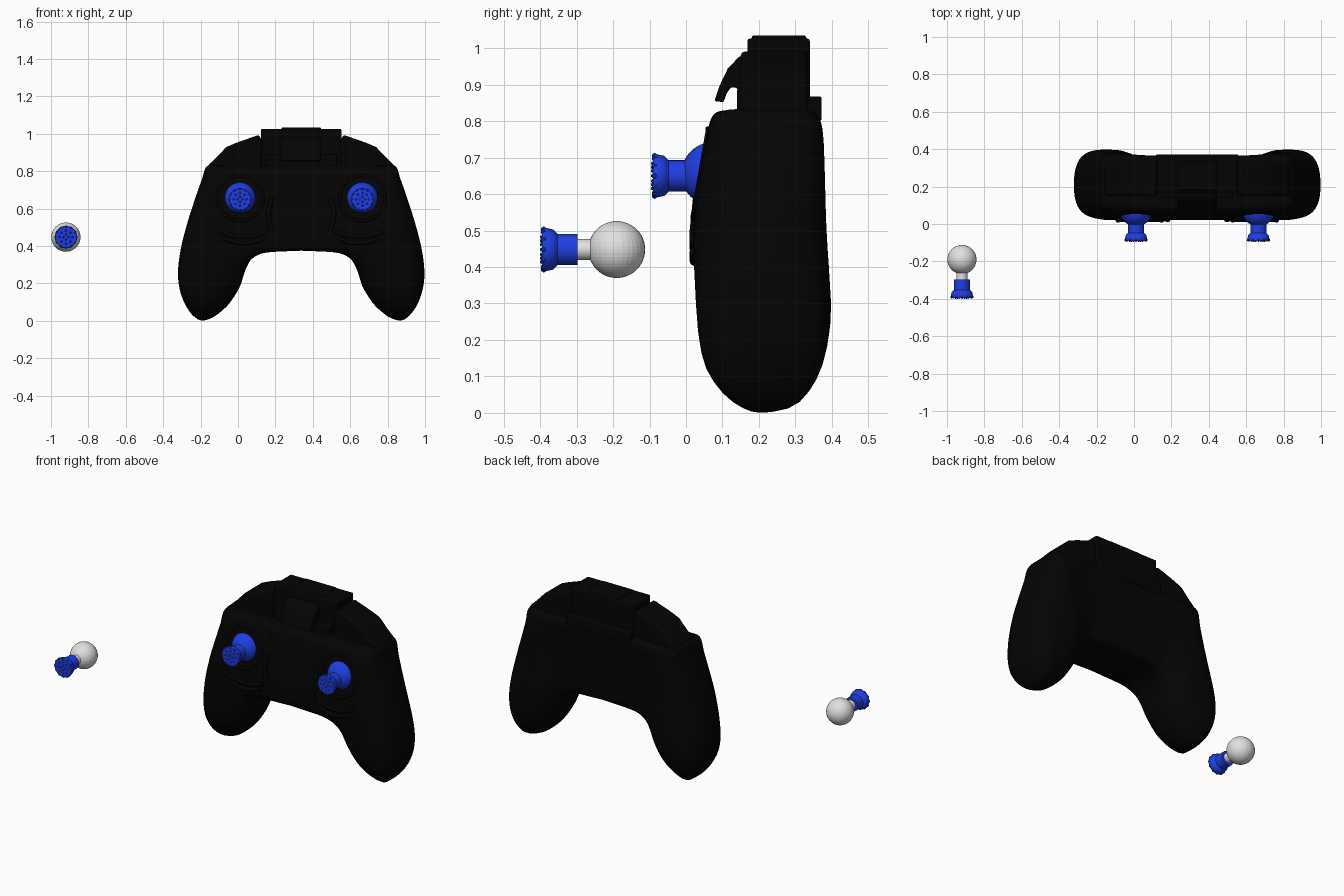
import bpy, bmesh, math
from mathutils import Vector

if "Cube" in bpy.data.objects:
    bpy.data.objects.remove(bpy.data.objects["Cube"])

CX = 0.338          # controller centre line


def material(name, rgb):
    m = bpy.data.materials.new(name)
    m.diffuse_color = (*rgb, 1)
    m.use_nodes = True
    m.node_tree.nodes["Principled BSDF"].inputs["Base Color"].default_value = m.diffuse_color
    return m


BLACK = material("matte black", (0.0012, 0.0012, 0.0012))
BLUE = material("bright blue", (0.014, 0.048, 0.75))
WHITE = material("light grey", (0.75, 0.75, 0.75))


def finish(name, bm, mat, angle=35):
    bmesh.ops.recalc_face_normals(bm, faces=bm.faces)
    me = bpy.data.meshes.new(name)
    bm.to_mesh(me)
    bm.free()
    me.materials.append(mat)
    ob = bpy.data.objects.new(name, me)
    bpy.context.collection.objects.link(ob)
    if angle:
        bpy.ops.object.select_all(action='DESELECT')
        ob.select_set(True)
        bpy.context.view_layer.objects.active = ob
        bpy.ops.object.shade_smooth_by_angle(angle=math.radians(angle))
    return ob


def loft(name, rings, mat, angle=35):
    bm = bmesh.new()
    vs = [[bm.verts.new(p) for p in r] for r in rings]
    n = len(vs[0])
    for a, b in zip(vs, vs[1:]):
        for i in range(n):
            bm.faces.new((a[i], a[(i + 1) % n], b[(i + 1) % n], b[i]))
    bm.faces.new(vs[0])
    bm.faces.new(vs[-1])
    return finish(name, bm, mat, angle)


def lathe(name, centre, profile, mat, n=32):
    """Revolve (y, radius) pairs about the y axis."""
    x, y, z = centre
    return loft(name, [[(x + r * math.cos(2 * math.pi * i / n), y + py,
                         z + r * math.sin(2 * math.pi * i / n)) for i in range(n)]
                       for py, r in profile], mat)


def bevel(ob, width, segments=2):
    b = ob.modifiers.new("soft edges", 'BEVEL')
    b.width, b.segments = width, segments
    b.limit_method = 'ANGLE'


def slab(name, outline, y0, y1, mat, width=0.006):
    """Extrude an x-z outline along y."""
    ob = loft(name, [[(x, y, z) for x, z in outline] for y in (y0, y1)], mat)
    bevel(ob, width)
    return ob


def box(name, x0, x1, y0, y1, z0, z1, mat, width=0.006):
    return slab(name, [(x0, z0), (x1, z0), (x1, z1), (x0, z1)], y0, y1, mat, width)


def lookup(table, z):
    for (a, va), (b, vb) in zip(table, table[1:]):
        if z <= b:
            t = max(0, (z - a) / (b - a))
            return va + (vb - va) * t
    return table[-1][1]


# Front and back surface depth by height
FRONT = [(0, .19), (.012, .158), (.03, .128), (.055, .10), (.085, .076), (.12, .056), (.16, .043),
         (.22, .033), (.3, .027), (.42, .021), (.5, .02), (.6, .03), (.74, .053), (.83, .068)]
BACK = [(0, .225), (.012, .28), (.03, .312), (.06, .338), (.09, .357), (.13, .374), (.18, .387),
        (.24, .396), (.3, .398), (.4, .392), (.5, .385), (.83, .376)]
CENTRE_BACK = [(0, .345), (.68, .345), (.78, .368), (.83, .372)]


def back_depth(u, z):
    """Full depth at the grips, shallower between them."""
    t = min(1, max(0, (abs(u) - .24) / .18))
    t = t * t * (3 - 2 * t)
    deep = lookup(BACK, z)
    return deep * t + min(deep, lookup(CENTRE_BACK, z)) * (1 - t)


# Shell ribs: outer edge (u, z), inner edge (u, z), squareness
RIBS = [(0, .83, 0, .375, 11), (.15, .83, .08, .372, 11), (.30, .83, .17, .367, 10),
        (.43, .83, .225, .355, 8), (.503, .828, .265, .33, 6), (.53, .76, .288, .295, 4.2),
        (.562, .67, .306, .25, 3.3), (.61, .52, .325, .19, 2.8), (.645, .38, .352, .14, 2.6),
        (.659, .26, .387, .09, 2.5), (.65, .17, .425, .053, 2.5), (.622, .09, .465, .023, 2.4),
        (.585, .035, .50, .007, 2.3), (.553, .008, .53, .001, 2.2)]


def catmull(a, b, c, d, t):
    return [0.5 * (2 * q + (r - p) * t + (2 * p - 5 * q + 4 * r - s) * t * t
                   + (3 * q - p - 3 * r + s) * t ** 3) for p, q, r, s in zip(a, b, c, d)]


def smooth_ribs(steps=4):
    first = RIBS[1]
    pts = [(-first[0], first[1], -first[2], first[3], first[4])] + RIBS + [RIBS[-1]]
    out = []
    for i in range(1, len(pts) - 2):
        out += [catmull(*pts[i - 1:i + 3], k / steps) for k in range(steps)]
    return out + [list(RIBS[-1])]


def rib_ring(rib, side, n=56):
    uo, zo, ui, zi, sq = rib
    ring = []
    for i in range(n):
        a = 2 * math.pi * (i + .5) / n
        c, s = math.cos(a), math.sin(a)
        k = math.copysign(abs(c) ** (2 / sq), c)
        d = abs(s) ** (2 / sq)
        u = (uo + ui) / 2 + k * (uo - ui) / 2
        z = max(0, (zo + zi) / 2 + k * (zo - zi) / 2)
        edge = lookup(FRONT, z) if s < 0 else back_depth(u, z)
        ring.append((CX + side * u, .208 + (edge - .208) * d, z))
    return ring


# Main shell with both grips
half = smooth_ribs()
loft("controller_shell", [rib_ring(r, -1) for r in reversed(half)]
     + [rib_ring(r, 1) for r in half[1:]], BLACK, 40)

# Stepped shoulders on each side of the top module
for side, tag in ((-1, "left"), (1, "right")):
    pts = [(.50, .80), (.498, .832), (.455, .872), (.40, .93), (.345, .953), (.225, .995), (.21, .96), (.21, .80)]
    slab(f"{tag}_shoulder", [(CX + side * u, z) for u, z in pts], .15, .335, BLACK, .012)

# Top module, its raised lid, back rim and front lip
box("top_module", CX - .215, CX + .215, .168, .34, .80, 1.027, BLACK, .008)
box("module_lid", CX - .105, CX + .105, .18, .33, 1.0, 1.035, BLACK, .006)
box("back_rim", CX - .22, CX + .22, .325, .372, .80, .868, BLACK)
box("module_front_lip", CX - .19, CX + .19, .14, .18, .80, .89, BLACK)

# Hooked antenna clip in front of the module
hook = [(.175, .985), (.145, .976), (.115, .945), (.092, .897), (.078, .855),
        (.103, .852), (.111, .875), (.122, .892), (.135, .893), (.15, .88), (.175, .88)]
clip = loft("antenna_clip", [[(CX + s * .105, y, z) for y, z in hook] for s in (-1, 1)], BLACK)
bevel(clip, .004)


def ball(name, centre, r, mat, u=32, v=20, angle=35):
    bm = bmesh.new()
    bmesh.ops.create_uvsphere(bm, u_segments=u, v_segments=v, radius=r)
    bmesh.ops.translate(bm, verts=bm.verts, vec=centre)
    return finish(name, bm, mat, angle)


def stick(tag, x, y, z):
    """Thumb stick: collar, flared head and grip studs; y is the head front."""
    lathe(f"{tag}_stick", (x, y, z),
          [(.10, .043), (.046, .043), (.04, .049), (.034, .055), (.01, .060), (.003, .057)], BLUE)
    bm = bmesh.new()
    spots = [(.055, i * math.pi / 6, .0085) for i in range(12)]
    spots += [(.034, i * math.pi / 4, .006) for i in range(8)] + [(.014, i * math.pi / 2, .006) for i in range(4)]
    for r, a, size in spots:
        new = bmesh.ops.create_icosphere(bm, subdivisions=1, radius=size)["verts"]
        bmesh.ops.translate(bm, verts=new, vec=(x + r * math.cos(a),
                            y + (.008 if r > .05 else .003), z + r * math.sin(a)))
    finish(f"{tag}_stick_studs", bm, BLUE, 0)


def ring(name, x, y, z, major, minor):
    bpy.ops.mesh.primitive_torus_add(major_radius=major, minor_radius=minor, major_segments=40,
                                     minor_segments=8, location=(x, y, z),
                                     rotation=(math.radians(80), 0, 0))
    ob = bpy.context.object
    ob.name = name
    ob.data.materials.append(BLACK)
    bpy.ops.object.shade_smooth()


def tube(name, pts, r):
    cu = bpy.data.curves.new(name, 'CURVE')
    cu.dimensions = '3D'
    cu.bevel_depth, cu.bevel_resolution, cu.use_fill_caps = r, 2, True
    sp = cu.splines.new('POLY')
    sp.points.add(len(pts) - 1)
    for p, co in zip(sp.points, pts):
        p.co = (*co, 1)
    cu.materials.append(BLACK)
    bpy.context.collection.objects.link(bpy.data.objects.new(name, cu))


# Mounted sticks, wells and face controls, mirrored about the centre line
for side, tag in ((-1, "left"), (1, "right")):
    x, z = CX + side * .327, .655
    ball(f"{tag}_stick_dome", (x, .075, z), .088, BLUE)
    stick(tag, x, -.094, z - .005)
    ring(f"{tag}_stick_well", x, .042, z, .122, .009)
    # curved trim strips under each stick
    for j, drop in enumerate((0, .035)):
        pts = []
        for i in range(13):
            t = -1 + i / 6
            pz = .45 - drop + .028 * t * t
            pts.append((x + side * -.02 + t * (.125 - j * .02), lookup(FRONT, pz) + .001, pz))
        tube(f"{tag}_trim_strip_{j + 1}", pts, .012)
    # slim trim slider beside the stick
    pts = []
    for i in range(9):
        pz = .48 + .18 * i / 8
        pts.append((CX + side * (.155 + .02 * math.sin(math.pi * i / 8)), lookup(FRONT, pz) + .003, pz))
    tube(f"{tag}_trim_slider", pts, .013)
    lathe(f"{tag}_round_button", (CX + side * .165, .056, .765), [(.03, .02), (0, .02), (-.002, .017)], BLACK, 24)

# Loose spare stick with ball end
stick("spare", -.92, -.398, .448)
lathe("spare_shaft", (-.92, 0, .448), [(-.31, .029), (-.20, .029)], WHITE, 24)
ball("spare_ball", (-.92, -.19, .448), .078, WHITE, 32, 24, 0)
